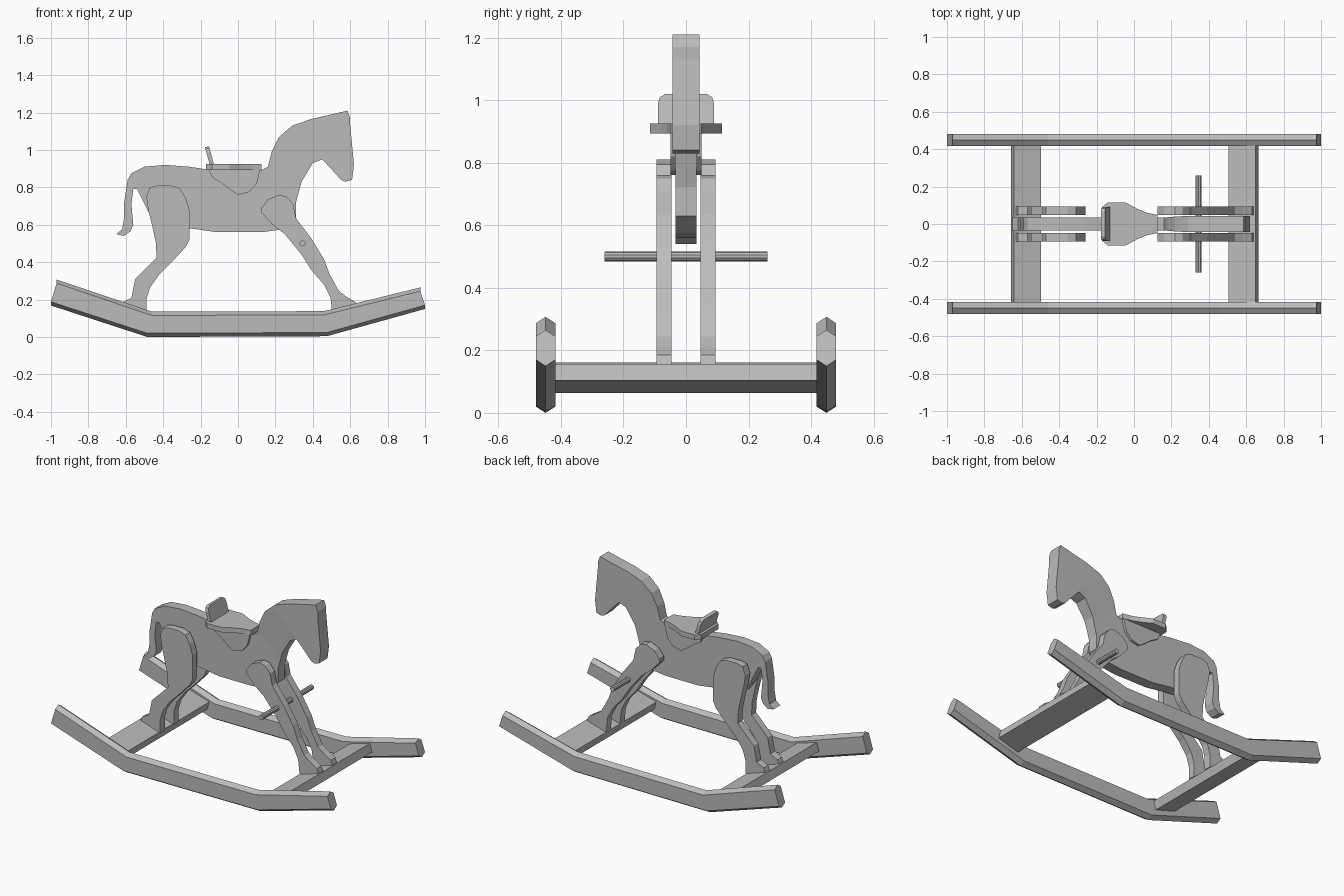
import bpy, bmesh
from math import radians
from mathutils import Vector, Matrix

cube = bpy.data.objects.get("Cube")
if cube:
    bpy.data.objects.remove(cube)

wood = bpy.data.materials.new("grey wood")
wood.use_nodes = True
GREY = (0.5, 0.5, 0.5, 1)
wood.diffuse_color = GREY
wood.node_tree.nodes["Principled BSDF"].inputs["Base Color"].default_value = GREY


def finish(name, bm):
    bmesh.ops.recalc_face_normals(bm, faces=bm.faces)
    mesh = bpy.data.meshes.new(name)
    bm.to_mesh(mesh)
    bm.free()
    mesh.materials.append(wood)
    obj = bpy.data.objects.new(name, mesh)
    bpy.context.collection.objects.link(obj)
    return obj


def prism(points, start, depth):
    """Extrude a closed outline given as vectors in metres."""
    bm = bmesh.new()
    face = bm.faces.new([bm.verts.new(Vector(p) + start) for p in points])
    made = bmesh.ops.extrude_face_region(bm, geom=[face])["geom"]
    bmesh.ops.translate(bm, vec=depth,
                        verts=[v for v in made if isinstance(v, bmesh.types.BMVert)])
    return bm


def side_cut(outline, y0, y1):
    """Board cut from a side outline in hundredths (x, z)."""
    return prism([(x / 100, 0, z / 100) for x, z in outline],
                 Vector((0, y0, 0)), Vector((0, y1 - y0, 0)))


def box(name, size, place, tilt=0):
    bm = bmesh.new()
    bmesh.ops.create_cube(bm, size=1)
    bm.transform(Matrix.Translation(place) @ Matrix.Rotation(radians(tilt), 4, 'Y')
                 @ Matrix.Diagonal((*size, 1)))
    return finish(name, bm)


# Body board: head, trunk and tail in one outline
head = [(58.5, 121), (60, 117), (60, 113), (62, 92), (61, 84), (57.5, 83),
        (55, 84), (51.5, 88), (45, 95), (40, 93), (34, 83)]
belly = [(31, 72), (31, 63), (24, 57.5), (12.5, 56), (-11.5, 56), (-25, 58),
         (-43, 60), (-48, 67), (-54, 79)]
tail = [(-56, 79), (-57, 71), (-56, 60), (-57.5, 56.5), (-61, 54), (-65, 55),
        (-62, 57.5), (-61, 63), (-61, 71), (-59, 84)]
back = [(-57, 87.5), (-50, 91), (-39, 92), (-26, 91), (-16, 89.5), (12, 89)]
neck = [(16, 91), (18, 99), (22, 107), (29, 113), (39, 116.5), (50, 119)]
body = side_cut(head + belly + tail + back + neck, -0.034, 0.034)
# The board thickens up the neck
THIN, THICK = 1.1, 1.4
for d in (THIN, THICK):
    bmesh.ops.bisect_plane(body, geom=body.verts[:] + body.edges[:] + body.faces[:],
                           plane_co=(d, 0, 0), plane_no=(1, 0, 1))
for v in body.verts:
    grow = min(max((v.co.x + v.co.z - THIN) / (THICK - THIN), 0), 1)
    v.co.y *= 1 + 0.26 * grow
finish("body", body)

# Legs, one pair each
back_leg = [(-47, 80), (-43, 81), (-35.5, 81), (-31, 79.5), (-28, 74.5), (-26, 68),
            (-26, 52), (-28, 48), (-35.5, 40), (-42, 33.5), (-47, 26.5), (-49, 20),
            (-49, 11.5), (-63, 16), (-62, 18.5), (-57, 21), (-55, 31), (-49, 37),
            (-43.5, 42.5), (-44, 51), (-46, 60), (-48, 68), (-49, 75)]
front_leg = [(12.5, 69), (16, 73.5), (22, 76), (26, 75), (29.5, 71), (31, 63.5),
             (39, 53), (46, 41.5), (49, 33.5), (54, 24.5), (58, 21.5), (63, 18.5),
             (64, 15.5), (50.5, 11.5), (49.5, 21), (46, 28), (39, 36), (34, 44),
             (25, 55), (18.5, 60), (12.5, 66.5)]
for side, word in ((1, "left"), (-1, "right")):
    for outline, end in ((back_leg, "back"), (front_leg, "front")):
        finish(f"{word}_{end}_leg", side_cut(outline, side * 0.047, side * 0.094))

# Handle peg through the front legs
peg = bmesh.new()
bmesh.ops.create_cone(peg, cap_ends=True, segments=10, radius1=0.016,
                      radius2=0.016, depth=0.52)
peg.transform(Matrix.Translation((0.345, 0, 0.5)) @ Matrix.Rotation(radians(90), 4, 'X'))
finish("handle_peg", peg)

# Saddle: flaps, seat and backrest
flap = [(-16, 90), (-13.5, 85), (-9, 82.5), (-4.5, 79), (0, 76), (6, 77.5),
        (10, 82), (11.5, 88), (12, 90)]
finish("saddle_flaps", side_cut(flap, -0.05, 0.05))

half_seat = [(-17, 9), (-14, 11.5), (-4.5, 11.5), (2, 8), (7, 6), (12.5, 4.8)]
seat = half_seat + [(x, -y) for x, y in reversed(half_seat)]
finish("seat", prism([(x / 100, y / 100, 0) for x, y in seat],
                     Vector((0, 0, 0.893)), Vector((0, 0, 0.032))))

half_rest = [(9, 0), (9, 8), (8.4, 10), (6.8, 11)]
rest = half_rest + [(-y, z) for y, z in reversed(half_rest)]
rest_bm = prism([(-z * 0.0027, y / 100, z / 100) for y, z in rest],
                Vector((-0.147, 0, 0.905)), Vector((0.022, 0, 0.004)))
finish("backrest", rest_bm)

# Rockers: six-sided bar with ridged top and bottom, lofted along stations
stations = [((-0.97, 0.307), (-1, 0.168)), ((-0.46, 0.135), (-0.485, 0)),
            ((0.46, 0.138), (0.475, 0.004)), ((0.975, 0.265), (1, 0.15))]
RIDGE, HALF = 0.02, 0.031
for side, word in ((1, "left"), (-1, "right")):
    bm = bmesh.new()
    rings = []
    for (tx, tz), (bx, bz) in stations:
        ring = [(tx, 0, tz), (tx, HALF, tz - RIDGE), (bx, HALF, bz + RIDGE),
                (bx, 0, bz), (bx, -HALF, bz + RIDGE), (tx, -HALF, tz - RIDGE)]
        rings.append([bm.verts.new((x, y + side * 0.449, z)) for x, y, z in ring])
    for a, b in zip(rings, rings[1:]):
        for i in range(6):
            j = (i + 1) % 6
            bm.faces.new((a[i], a[j], b[j], b[i]))
    bm.faces.new(rings[0])
    bm.faces.new(rings[-1])
    finish(f"{word}_rocker", bm)

# Cross slats under the hooves, tilted with the rockers
box("front_slat", (0.15, 0.85, 0.055), (0.585, 0, 0.11), -16)
box("back_slat", (0.15, 0.85, 0.055), (-0.578, 0, 0.113), 17)
